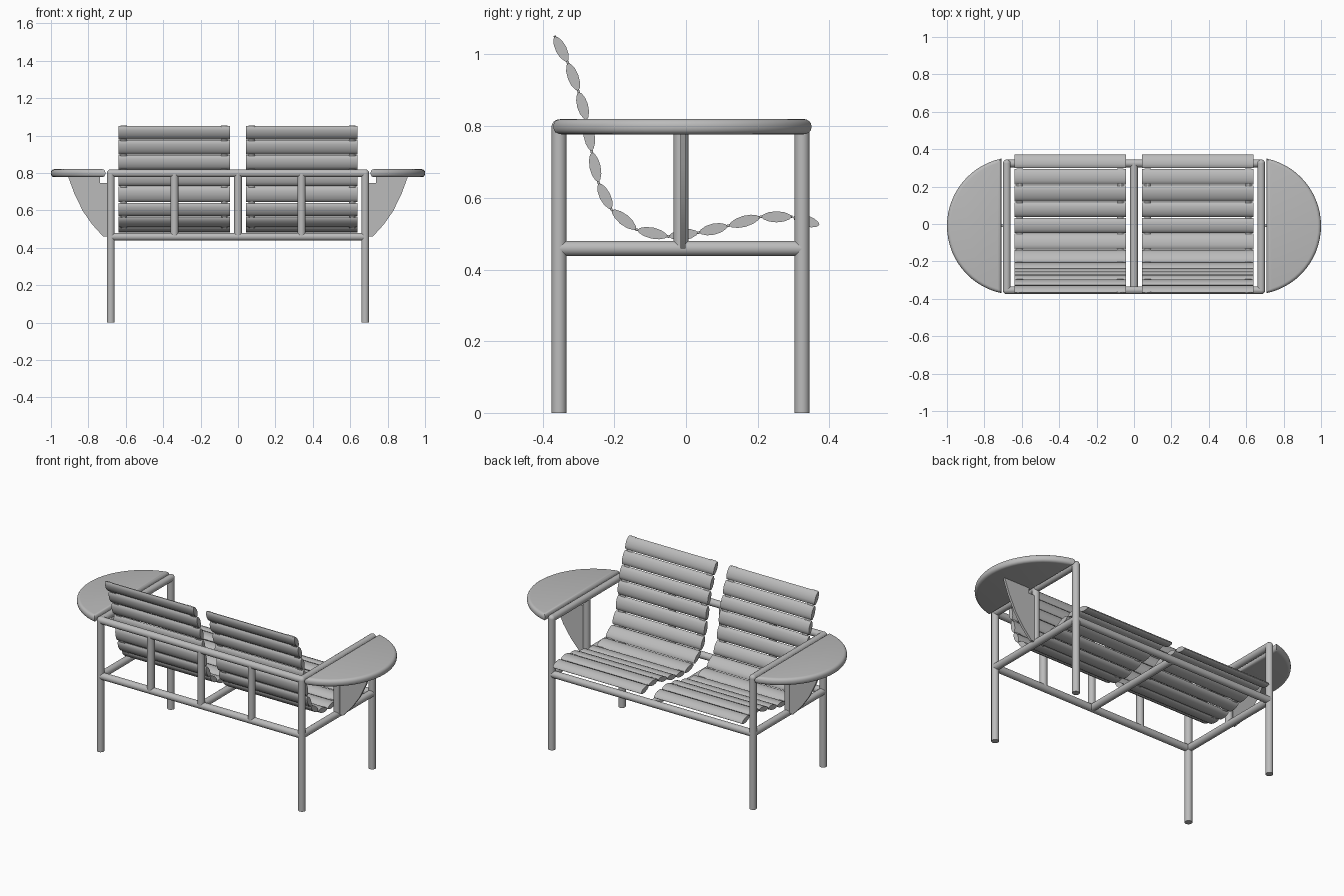
import bpy, bmesh, math
from mathutils import Vector

if "Cube" in bpy.data.objects:
    bpy.data.objects.remove(bpy.data.objects["Cube"], do_unlink=True)

grey = bpy.data.materials.new("plain grey")
grey.use_nodes = True
grey.diffuse_color = (0.5, 0.5, 0.5, 1)
grey.node_tree.nodes["Principled BSDF"].inputs["Base Color"].default_value = (0.5, 0.5, 0.5, 1)


def finish(name, bm, angle=40):
    bmesh.ops.recalc_face_normals(bm, faces=bm.faces)
    mesh = bpy.data.meshes.new(name)
    bm.to_mesh(mesh)
    bm.free()
    mesh.materials.append(grey)
    mesh.shade_smooth()
    mesh.set_sharp_from_angle(angle=math.radians(angle))
    obj = bpy.data.objects.new(name, mesh)
    bpy.context.collection.objects.link(obj)
    return obj


def tube(name, a, b, r=0.021):
    a, b = Vector(a), Vector(b)
    bm = bmesh.new()
    bmesh.ops.create_cone(bm, cap_ends=True, segments=24, radius1=r, radius2=r, depth=(b - a).length)
    turn = Vector((0, 0, 1)).rotation_difference(b - a).to_matrix()
    bmesh.ops.rotate(bm, verts=bm.verts, matrix=turn)
    bmesh.ops.translate(bm, verts=bm.verts, vec=(a + b) / 2)
    return finish(name, bm)


def prism(name, points, push, bevel=0):
    """Close a 3D outline and extrude it along push."""
    bm = bmesh.new()
    face = bm.faces.new([bm.verts.new(p) for p in points])
    out = bmesh.ops.extrude_face_region(bm, geom=[face])
    moved = [v for v in out["geom"] if isinstance(v, bmesh.types.BMVert)]
    bmesh.ops.translate(bm, verts=moved, vec=push)
    if bevel:
        bmesh.ops.recalc_face_normals(bm, faces=bm.faces)
        rims = [e for e in bm.edges if abs(e.verts[0].co.z - e.verts[1].co.z) < 1e-5]
        bmesh.ops.bevel(bm, geom=rims, offset=bevel, segments=4, profile=0.5, affect="EDGES")
    return finish(name, bm)


LEG_X, BACK, FRONT, MID = 0.68, -0.354, 0.324, -0.014
LOW, TOP = 0.459, 0.798

# Frame: long rails, centre bar and back posts
tube("back_top_rail", (-LEG_X, BACK, TOP), (LEG_X, BACK, TOP))
for name, y in (("back_lower_rail", BACK), ("front_lower_rail", FRONT)):
    tube(name, (-LEG_X, y, LOW), (LEG_X, y, LOW))
tube("centre_bar", (0, BACK, LOW), (0, FRONT, LOW))
for name, x in (("right", -0.34), ("centre", 0), ("left", 0.34)):
    tube(name + "_back_post", (x, BACK, LOW), (x, BACK, TOP))

# Sides: legs, rails, arm post, bracket and half-round arm table
for side, s in (("right", -1), ("left", 1)):
    x = s * LEG_X
    for end, y in (("back", BACK), ("front", FRONT)):
        tube(f"{side}_{end}_leg", (x, y, 0), (x, y, TOP))
        bm = bmesh.new()
        bmesh.ops.create_uvsphere(bm, u_segments=24, v_segments=12, radius=0.021)
        bmesh.ops.translate(bm, verts=bm.verts, vec=(x, y, TOP))
        finish(f"{side}_{end}_corner", bm)
    for level, z in (("lower", LOW), ("top", TOP)):
        tube(f"{side}_{level}_side_rail", (x, BACK, z), (x, FRONT, z))
    tube(side + "_arm_post", (x, MID, LOW), (x, MID, TOP))

    # Bracket with a bulging outer edge and a notch beside the rail
    outline = [(0.69, LOW), (0.69, 0.745), (0.738, 0.745), (0.738, 0.785), (0.91, 0.785),
               (0.875, 0.69), (0.83, 0.597), (0.78, 0.525), (0.72, LOW)]
    prism(side + "_arm_bracket", [(s * px, -0.016, pz) for px, pz in outline], (0, 0.014, 0))

    # Arm table: circular segment cut off beside the frame
    radius, centre = 0.368, 0.632
    limit = math.acos((0.709 - centre) / radius)
    arc = [limit * (i / 14 - 1) for i in range(29)]
    prism(side + "_arm_table",
          [(s * (centre + radius * math.cos(t)), radius * math.sin(t) - 0.01, 0.777) for t in arc],
          (0, 0, 0.043), bevel=0.018)

# Seat curve in side view (y, z), from the top of the back to the seat front
path = [Vector(p) for p in (
    (-0.367, 1.052), (-0.33, 0.978), (-0.30, 0.897), (-0.277, 0.816), (-0.263, 0.729),
    (-0.244, 0.642), (-0.208, 0.567), (-0.138, 0.511), (-0.049, 0.492), (0.035, 0.503),
    (0.118, 0.522), (0.208, 0.547), (0.297, 0.547), (0.374, 0.524))]


def lens(a, b, thick=0.031, n=6):
    """Pointed oval cross-section between two points of the seat curve."""
    along = b - a
    normal = Vector((-along.y, along.x)).normalized()
    mid, half = (a + b) / 2, along * 0.475
    upper = [(-math.cos(math.pi * i / n), math.sin(math.pi * i / n) ** 1.2) for i in range(n + 1)]
    ring = upper + [(u, -v) for u, v in reversed(upper[1:-1])]
    return [mid + half * u + normal * v * thick / 2 for u, v in ring]


# Two seats of slats, joined by thin straps near the slat ends
for side, x0 in (("right", -0.64), ("left", 0.043)):
    for i, (a, b) in enumerate(zip(path, path[1:])):
        prism(f"{side}_slat_{i + 1}", [(x0, p.x, p.y) for p in lens(a, b)], (0.597, 0, 0))
    for j, offset in enumerate((0.012, 0.55)):
        bm = bmesh.new()
        rows = [[bm.verts.new((x0 + offset + w, p.x, p.y)) for w in (0, 0.035)] for p in path[:-1]]
        for r, q in zip(rows, rows[1:]):
            bm.faces.new((r[0], r[1], q[1], q[0]))
        strap = finish(f"{side}_strap_{j + 1}", bm)
        solid = strap.modifiers.new("thickness", "SOLIDIFY")
        solid.thickness, solid.offset = 0.007, 0
